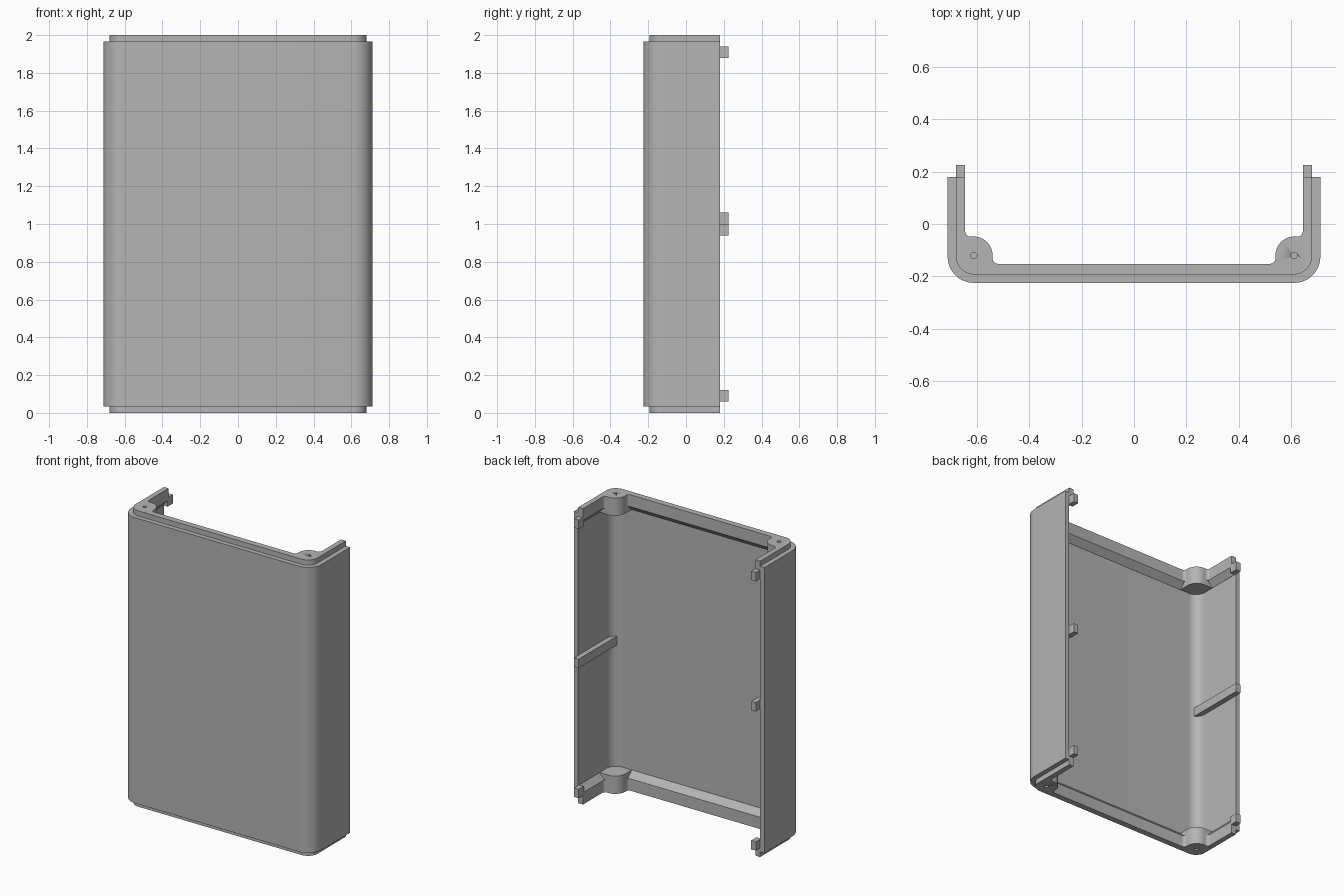
import bpy
import bmesh
from math import cos, sin, pi

if "Cube" in bpy.data.objects:
    bpy.data.objects.remove(bpy.data.objects["Cube"], do_unlink=True)

GREY = (0.46, 0.46, 0.46, 1)
mat = bpy.data.materials.new("plain_grey")
mat.use_nodes = True
mat.diffuse_color = GREY
mat.node_tree.nodes["Principled BSDF"].inputs["Base Color"].default_value = GREY

HEIGHT, BACK = 2.0, 0.18
STEP = 0.035                       # rim stands this far beyond the shell
FLAT, TOP = 0.08, 0.12             # rim height, then height with its slope
CX, CY = 0.612, -0.12              # screw boss centre
WALL_X, WALL_Y = 0.68, -0.193      # inner face of the shell
RIM_X, RIM_Y = 0.645, -0.152       # inner face of the rim
BOSS_R = 0.072


def arc(cx, cy, r, a0, a1, n=12):
    return [(cx + r * cos(a0 + (a1 - a0) * i / n),
             cy + r * sin(a0 + (a1 - a0) * i / n)) for i in range(n + 1)]


def mirrored(half):
    """Continue a half outline onto the -x side."""
    return half + [(-x, y) for x, y in reversed(half)]


def u_line(hw, front, r):
    return mirrored([(hw, BACK)] + arc(hw - r, front + r, r, 0, -pi / 2))


def finish(ob):
    ob.data.materials.append(mat)
    bpy.ops.object.select_all(action='DESELECT')
    ob.select_set(True)
    bpy.context.view_layer.objects.active = ob
    bpy.ops.object.shade_smooth_by_angle(angle=pi / 6)
    return ob


def loft(name, low, z0, high, z1):
    """Solid between two outlines with the same number of points."""
    bm = bmesh.new()
    a = [bm.verts.new((x, y, z0)) for x, y in low]
    b = [bm.verts.new((x, y, z1)) for x, y in high]
    n = len(a)
    bm.faces.new(a)
    bm.faces.new(b)
    for i in range(n):
        j = (i + 1) % n
        bm.faces.new((a[i], a[j], b[j], b[i]))
    bmesh.ops.remove_doubles(bm, verts=bm.verts, dist=1e-5)
    bmesh.ops.recalc_face_normals(bm, faces=bm.faces)
    me = bpy.data.meshes.new(name)
    bm.to_mesh(me)
    bm.free()
    ob = bpy.data.objects.new(name, me)
    bpy.context.collection.objects.link(ob)
    return finish(ob)


def prism(name, outline, z0, z1):
    return loft(name, outline, z0, outline, z1)


def block(name, x0, x1, y0, y1, z0, z1):
    return prism(name, [(x0, y0), (x1, y0), (x1, y1), (x0, y1)], z0, z1)


# Main shell: U-shaped wall with rounded front corners
outer = u_line(0.712, -0.225, 0.1)
inner = u_line(WALL_X, WALL_Y, 0.07)
prism("shell", outer + inner[::-1], STEP, HEIGHT - STEP)

# Outline of the rim's inside, including the bosses and their fillets
F = 0.02
boss_edge = arc(CX, CY, BOSS_R, pi / 2, pi)
rim_inner = mirrored(
    [(RIM_X, BACK)]
    + arc(RIM_X - F, CY + BOSS_R + F, F, 0, -pi / 2, 6)
    + boss_edge
    + arc(CX - BOSS_R - F, RIM_Y + F, F, 0, -pi / 2, 6))
rim_outline = inner + rim_inner[::-1]

# Boss outline, closed along the curved wall
boss_outline = ([(WALL_X, CY + BOSS_R)] + boss_edge + [(CX - BOSS_R, WALL_Y)]
                + arc(WALL_X - 0.07, WALL_Y + 0.07, 0.07, -pi / 2, 0))

# Sloped support between rim and wall
ledge = u_line(RIM_X, RIM_Y, 0.035)
slope_low = inner + ledge[::-1]
slope_high = inner + u_line(WALL_X - 0.0005, WALL_Y + 0.0005, 0.07)[::-1]

for end in ("bottom", "top"):
    def zed(z):
        return z if end == "bottom" else HEIGHT - z

    rim = prism(end + "_rim", rim_outline, zed(0), zed(FLAT))
    loft(end + "_rim_slope", slope_low, zed(FLAT), slope_high, zed(TOP))

    for side, s in (("left", 1), ("right", -1)):
        prism(f"{end}_{side}_boss", [(s * x, y) for x, y in boss_outline],
              zed(FLAT), zed(TOP))
        # Locating tab behind the rim
        block(f"{end}_{side}_tab", s * RIM_X, s * WALL_X, BACK - 0.01, 0.225,
              zed(0.06), zed(TOP))
        # Screw hole
        hole = prism(f"{end}_{side}_hole_cutter",
                     [(s * CX + x, y) for x, y in arc(0, CY, 0.012, 0, 2 * pi, 16)[:-1]],
                     zed(-0.05), zed(FLAT + 0.02))
        hole.hide_render = True
        hole.hide_viewport = True
        cut = rim.modifiers.new("screw_hole", 'BOOLEAN')
        cut.operation = 'DIFFERENCE'
        cut.solver = 'EXACT'
        cut.object = hole

# Middle ribs, staggered so that two halves interlock
for side, s, z0 in (("left", 1, 0.94), ("right", -1, 1.0)):
    block(side + "_middle_rib", s * RIM_X, s * (WALL_X + 0.002), -0.185, BACK,
          z0, z0 + 0.06)
    block(side + "_middle_tab", s * RIM_X, s * WALL_X, BACK, 0.225, z0, z0 + 0.06)
